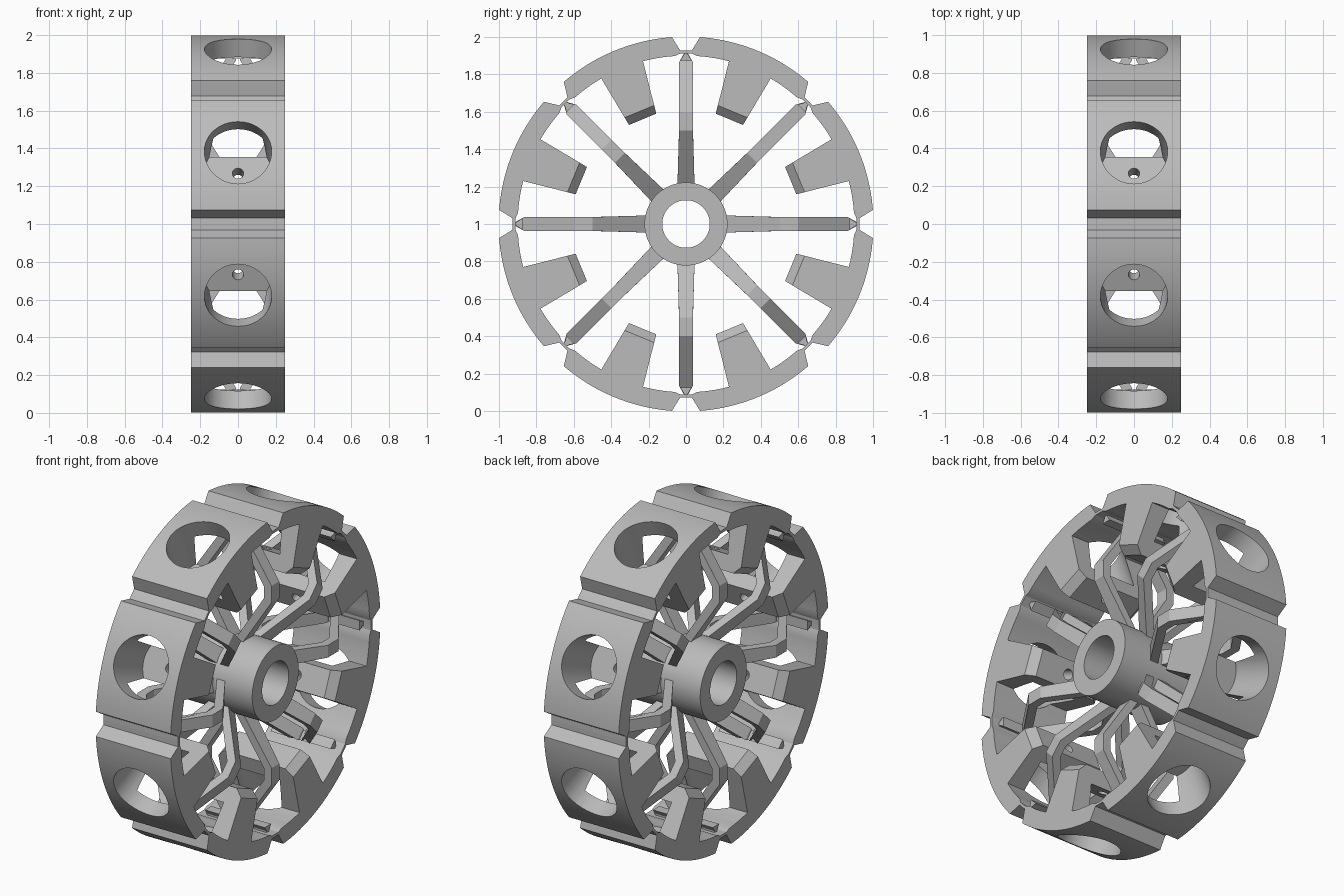
import bpy, bmesh, math
from mathutils import Matrix

if "Cube" in bpy.data.objects:
    bpy.data.objects.remove(bpy.data.objects["Cube"], do_unlink=True)

WIDTH = 0.25          # half width of the wheel along its axle
COUNT = 8
STEP = 2 * math.pi / COUNT

grey = bpy.data.materials.new("plain_grey")
grey.use_nodes = True
grey.diffuse_color = (0.5, 0.5, 0.5, 1)
grey.node_tree.nodes["Principled BSDF"].inputs["Base Color"].default_value = (0.5, 0.5, 0.5, 1)


def make(name, bm, angle=None):
    """Turn a bmesh into an object, optionally smooth shaded up to an angle."""
    bmesh.ops.recalc_face_normals(bm, faces=bm.faces)
    mesh = bpy.data.meshes.new(name)
    bm.to_mesh(mesh)
    bm.free()
    mesh.materials.append(grey)
    obj = bpy.data.objects.new(name, mesh)
    bpy.context.collection.objects.link(obj)
    if angle:
        smooth(obj, angle)
    return obj


def activate(obj):
    bpy.ops.object.select_all(action='DESELECT')
    obj.select_set(True)
    bpy.context.view_layer.objects.active = obj


def smooth(obj, degrees):
    activate(obj)
    bpy.ops.object.shade_smooth_by_angle(angle=math.radians(degrees))


def prism(bm, points, vector):
    """Extrude a closed outline by a vector and return the new vertices."""
    face = bm.faces.new([bm.verts.new(p) for p in points])
    start = list(face.verts)
    result = bmesh.ops.extrude_face_region(bm, geom=[face])
    end = [g for g in result["geom"] if isinstance(g, bmesh.types.BMVert)]
    bmesh.ops.translate(bm, verts=end, vec=vector)
    return start + end


def ring_copies(obj, offset):
    """Place linked copies around the axle."""
    for i in range(COUNT):
        part = obj if i == 0 else obj.copy()
        if i:
            bpy.context.collection.objects.link(part)
        part.name = f"{obj.name.split('.')[0]}.{i:02d}"
        part.matrix_world = (Matrix.Translation((0, 0, 1))
                             @ Matrix.Rotation((i + offset) * STEP, 4, 'X'))


def polar(radius, degrees):
    a = math.radians(degrees)
    return radius * math.sin(a), radius * math.cos(a)


# Rim segment outline: outer arc, notch, thin web, inner arc, tapered boss
half = [polar(1.002, 18.2 * i / 10) for i in range(1, 11)]
half += [polar(0.928, 20.6), polar(0.928, 22.5), polar(0.912, 22.5), polar(0.912, 20.6)]
half += [polar(0.9, 18.7 - 11 * i / 5) for i in range(6)]
half += [(0.079, 0.606)]
outline = [(0, 1.002)] + half + [(-t, r) for t, r in reversed(half)]
bm = bmesh.new()
prism(bm, [(-WIDTH, t, r) for t, r in outline], (2 * WIDTH, 0, 0))

# Chamfer on both side edges of the boss tip
tips = [e for e in bm.edges if all(v.co.z < 0.62 for v in e.verts)
        and abs(e.verts[0].co.x - e.verts[1].co.x) < 0.01]
bmesh.ops.bevel(bm, geom=tips, offset=0.045, segments=1, affect='EDGES')
segment = make("rim_segment", bm)

# Large radial pocket and small through hole
for radius, low, high, sides in ((0.178, 0.70, 1.2, 48), (0.03, 0.5, 0.8, 20)):
    bm = bmesh.new()
    bmesh.ops.create_cone(bm, cap_ends=True, segments=sides, radius1=radius, radius2=radius,
                          depth=high - low, matrix=Matrix.Translation((0, 0, (low + high) / 2)))
    cutter = make("hole_cutter", bm)
    cutter.hide_render = True
    mod = segment.modifiers.new("hole", 'BOOLEAN')
    mod.operation, mod.solver, mod.object = 'DIFFERENCE', 'EXACT', cutter
    activate(segment)
    bpy.ops.object.modifier_apply(modifier=mod.name)
    bpy.data.objects.remove(cutter, do_unlink=True)
smooth(segment, 20)
ring_copies(segment, 0.5)

# Bent spoke pair: (distance from axle, sideways offset)
bend = [(0.2, 0.055), (0.5, 0.25), (0.6, 0.25), (0.865, 0.07), (0.91, 0.04),
        (0.91, 0), (0.865, 0.012), (0.585, 0.2), (0.515, 0.2), (0.2, 0)]


def spoke_half_width(r):
    if r > 0.87:
        return 0.012
    return 0.037 if r > 0.4 else 0.046


bm = bmesh.new()
for side in (-1, 1):
    for v in prism(bm, [(side * x, -1, r) for r, x in bend], (0, 2, 0)):
        v.co.y *= spoke_half_width(v.co.z)
ring_copies(make("bent_spoke", bm), 0)

# Hinge bar joining the spoke tips to the rim web
hinge = [(0.03, 0.875), (0.012, 0.903), (0.012, 0.926)]
bm = bmesh.new()
prism(bm, [(-0.2, t, r) for t, r in hinge] + [(-0.2, -t, r) for t, r in reversed(hinge)],
      (0.4, 0, 0))
ring_copies(make("hinge_bar", bm), 0)

# Hub tube around the axle
bm = bmesh.new()
corners = [(x, 0, r) for x, r in ((-WIDTH, 0.127), (WIDTH, 0.127), (WIDTH, 0.222), (-WIDTH, 0.222))]
verts = [bm.verts.new(c) for c in corners]
edges = [bm.edges.new((verts[i], verts[(i + 1) % 4])) for i in range(4)]
bmesh.ops.spin(bm, geom=verts + edges, cent=(0, 0, 0), axis=(1, 0, 0),
               angle=2 * math.pi, steps=64)
bmesh.ops.remove_doubles(bm, verts=bm.verts, dist=0.0005)
hub = make("hub", bm, 30)
hub.location.z = 1
